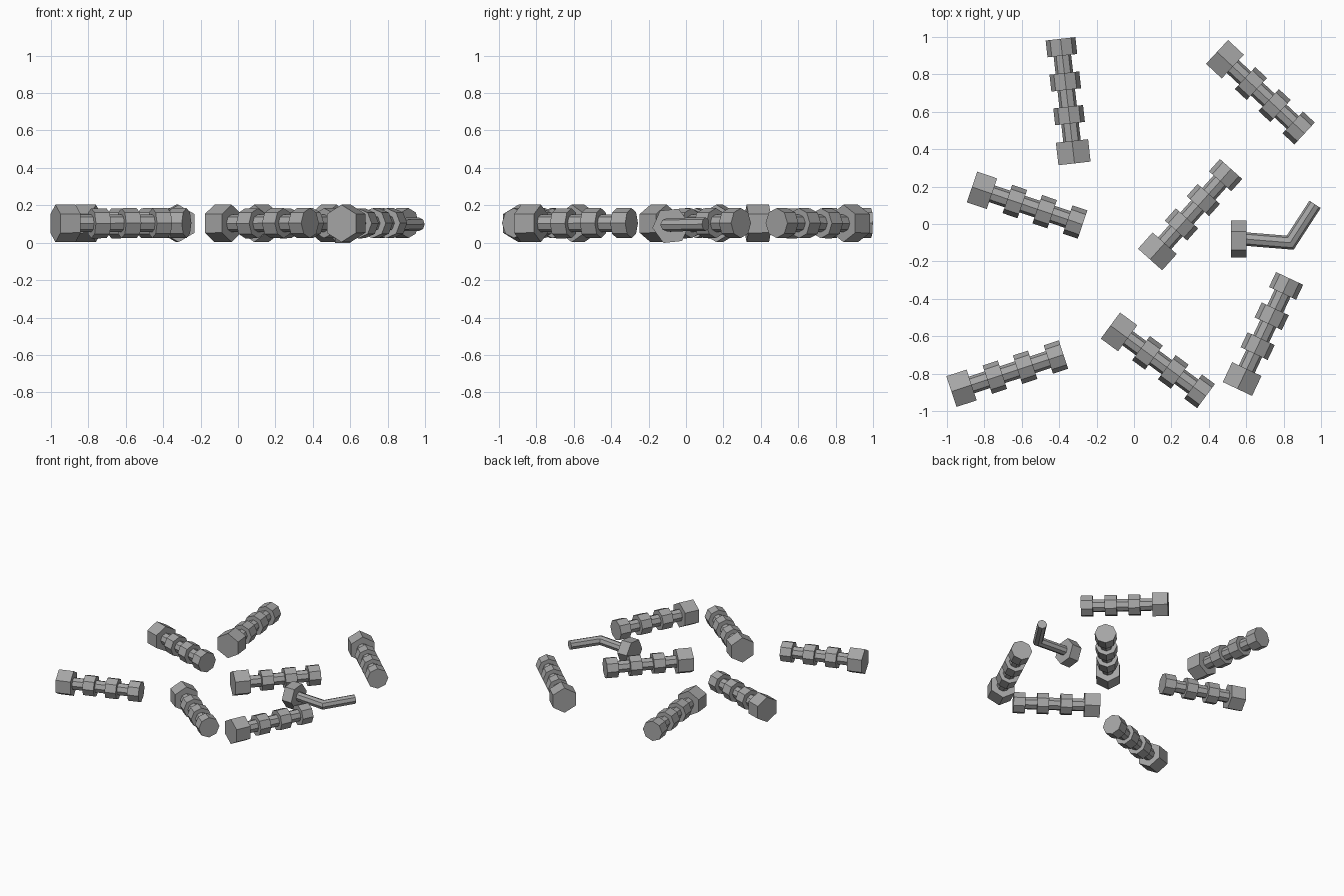
import bpy, bmesh, math
from mathutils import Vector

cube = bpy.data.objects.get("Cube")
if cube:
    bpy.data.objects.remove(cube, do_unlink=True)

UP = Vector((0, 0, 1))

steel = bpy.data.materials.new("steel_grey")
steel.use_nodes = True
STEEL = (0.38, 0.38, 0.38, 1)
steel.diffuse_color = STEEL
steel.node_tree.nodes["Principled BSDF"].inputs["Base Color"].default_value = STEEL


def loft(bm, path, radius, sides, roll=0.0):
    """Closed prism along a path, mitred at its bends."""
    rings = []
    for i, p in enumerate(path):
        before = (p - path[i - 1]).normalized() if i else None
        after = (path[i + 1] - p).normalized() if i + 1 < len(path) else None
        before, after = before or after, after or before
        along = (before + after).normalized()
        side = UP.cross(along).normalized() / along.dot(after)
        angles = [roll + math.tau * k / sides for k in range(sides)]
        rings.append([bm.verts.new(p + radius * (UP * math.cos(a) + side * math.sin(a)))
                      for a in angles])
    for a, b in zip(rings, rings[1:]):
        for k in range(sides):
            n = (k + 1) % sides
            bm.faces.new((a[k], a[n], b[n], b[k]))
    bm.faces.new(rings[0])
    bm.faces.new(rings[-1])


def finish(bm, name):
    bmesh.ops.recalc_face_normals(bm, faces=bm.faces)
    mesh = bpy.data.meshes.new(name)
    bm.to_mesh(mesh)
    bm.free()
    mesh.materials.append(steel)
    bpy.context.collection.objects.link(bpy.data.objects.new(name, mesh))


# Ribbed bolts: hexagonal head, thin shaft, three collars
def bolt(name, head, tip):
    a, b = Vector((*head, 0.103)), Vector((*tip, 0.105))
    bm = bmesh.new()
    pieces = [(0, 0.18, 0.1, 6), (0.17, 0.9, 0.047, 8)]
    pieces += [(s, s + 0.135, 0.08, 8) for s in (0.32, 0.59, 0.865)]
    for start, end, radius, sides in pieces:
        loft(bm, [a.lerp(b, start), a.lerp(b, end)], radius, sides)
    finish(bm, name)


layout = [
    ((-0.318, 0.324), (-0.393, 0.99)),
    ((0.444, 0.92), (0.912, 0.484)),
    ((-0.866, 0.198), (-0.275, -0.003)),
    ((0.086, -0.19), (0.519, 0.294)),
    ((-0.976, -0.896), (-0.377, -0.698)),
    ((-0.126, -0.543), (0.385, -0.92)),
    ((0.553, -0.882), (0.832, -0.291)),
]
for i, (head, tip) in enumerate(layout):
    bolt(f"ribbed_bolt_{i + 1}", head, tip)

# Bent key: hexagonal head with a cranked rod
bm = bmesh.new()
loft(bm, [Vector((0.518, -0.08, 0.09)), Vector((0.602, -0.08, 0.09))], 0.1, 6, math.radians(24))
loft(bm, [Vector((0.59, -0.08, 0.094)), Vector((0.835, -0.1, 0.096)),
          Vector((0.968, 0.105, 0.099))], 0.036, 8)
finish(bm, "bent_key")
